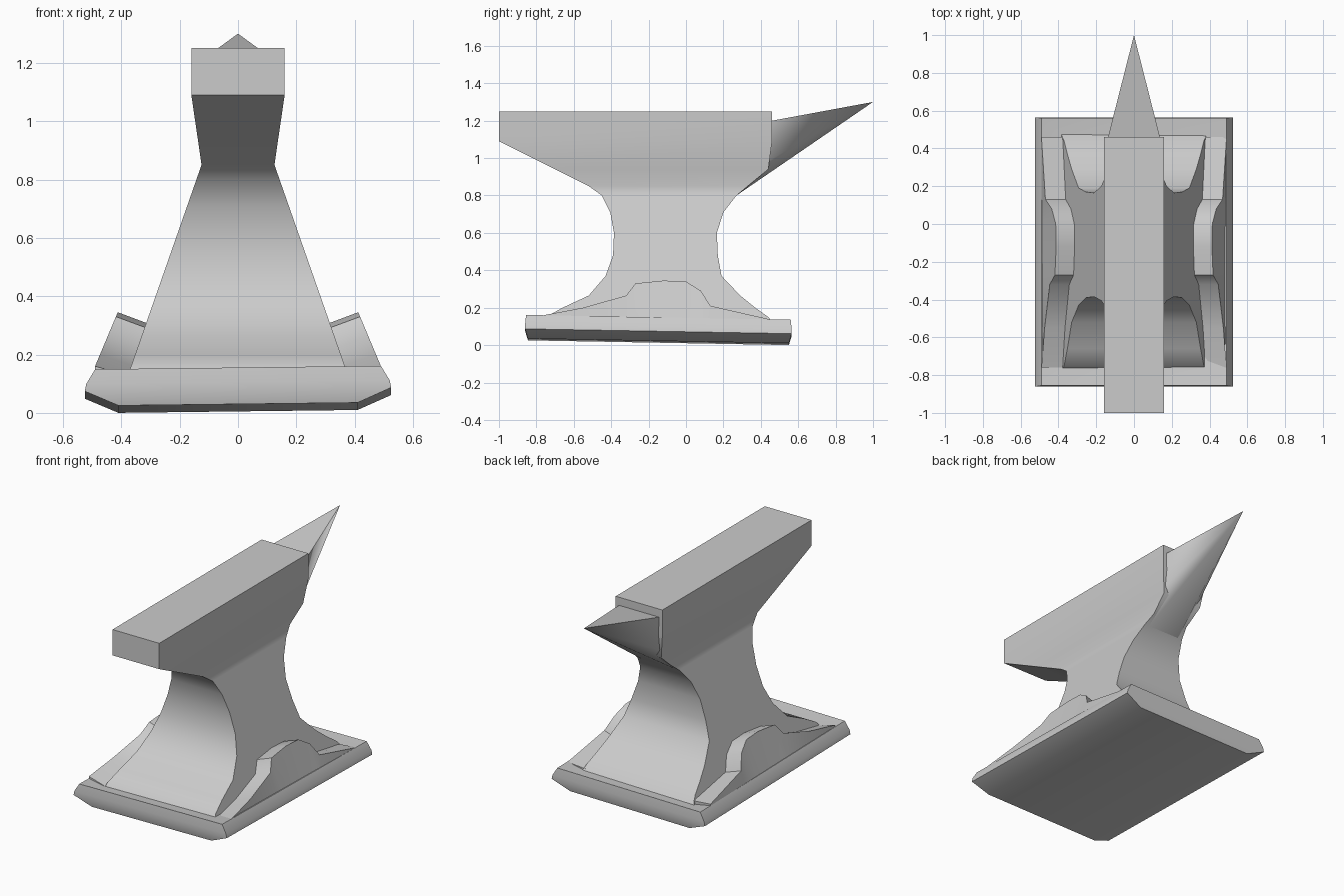
import bpy, bmesh
from math import radians

if "Cube" in bpy.data.objects:
    bpy.data.objects.remove(bpy.data.objects["Cube"])


def make_object(name, bm, angle):
    bmesh.ops.recalc_face_normals(bm, faces=bm.faces)
    mesh = bpy.data.meshes.new(name)
    bm.to_mesh(mesh)
    bm.free()
    ob = bpy.data.objects.new(name, mesh)
    bpy.context.collection.objects.link(ob)
    bpy.ops.object.select_all(action='DESELECT')
    bpy.context.view_layer.objects.active = ob
    ob.select_set(True)
    bpy.ops.object.shade_smooth_by_angle(angle=radians(angle))
    return ob


def loft(name, rings, angle=40):
    """Skin a list of equal-length closed rings and cap both ends."""
    bm = bmesh.new()
    rows = [[bm.verts.new(p) for p in ring] for ring in rings]
    n = len(rows[0])
    for a, b in zip(rows, rows[1:]):
        for i in range(n):
            j = (i + 1) % n
            bm.faces.new((a[i], a[j], b[j], b[i]))
    bm.faces.new(rows[0])
    bm.faces.new(rows[-1])
    return make_object(name, bm, angle)


def rect(z, hx, y0, y1):
    return [(-hx, y0, z), (hx, y0, z), (hx, y1, z), (-hx, y1, z)]


# Base plate: slightly tilted slab with chamfered long sides
def tilt(ring):
    return [(x, y, z + 0.015 - 0.018 * y + 0.012 * x) for x, y, z in ring]


base_rings = [rect(0, 0.41, -0.845, 0.55), rect(0.05, 0.525, -0.86, 0.565),
              rect(0.075, 0.52, -0.86, 0.565), rect(0.125, 0.49, -0.855, 0.56),
              rect(0.105, 0.39, -0.76, 0.47)]
loft("base_plate", [tilt(r) for r in base_rings], 50)

# Body: flared foot, narrow waist, heel block (z, rear y, front y)
profile = [(0.10, -0.78, 0.48), (0.15, -0.75, 0.44), (0.20, -0.66, 0.37),
           (0.265, -0.52, 0.29), (0.37, -0.43, 0.19), (0.48, -0.39, 0.17),
           (0.60, -0.385, 0.165), (0.71, -0.405, 0.20), (0.80, -0.45, 0.27),
           (0.85, -0.52, 0.33)]
body_rings = [rect(z, 0.125 + (0.85 - z) * 0.35, a, b) for z, a, b in profile]
body_rings += [rect(0.94, 0.138, -0.70, 0.44), rect(1.09, 0.16, -1.0, 0.46),
               rect(1.25, 0.16, -1.0, 0.46)]
loft("anvil_body", body_rings, 55)

# Horn: flat-topped tapering point
bm = bmesh.new()
ring = [bm.verts.new(p) for p in [(-0.14, 0.45, 1.198), (0.14, 0.45, 1.198),
                                  (0.137, 0.43, 0.98), (0.11, 0.27, 0.80),
                                  (-0.11, 0.27, 0.80), (-0.137, 0.43, 0.98)]]
tip = bm.verts.new((0, 1.0, 1.3))
for i in range(6):
    bm.faces.new((ring[i], ring[(i + 1) % 6], tip))
bm.faces.new(ring)
make_object("horn", bm, 50)

# Side feet: sloped wedges bridging the base edge and the body (y, ridge z)
ridge = [(-0.76, 0.16), (-0.55, 0.20), (-0.32, 0.265), (-0.27, 0.33),
         (-0.12, 0.345), (0.0, 0.34), (0.08, 0.29), (0.13, 0.21), (0.46, 0.135)]
for side, label in ((1, "right"), (-1, "left")):
    rings = []
    for y, z in ridge:
        inner = max(z - 0.04, 0.125)
        rings.append([(side * 0.49, y, 0.125),
                      (side * (0.49 - 0.42 * max(z - 0.16, 0)), y, z),
                      (side * (0.37 - 0.35 * (inner - 0.12)), y, inner),
                      (side * 0.36, y, 0.10)])
    loft(label + "_side_foot", rings, 40)
